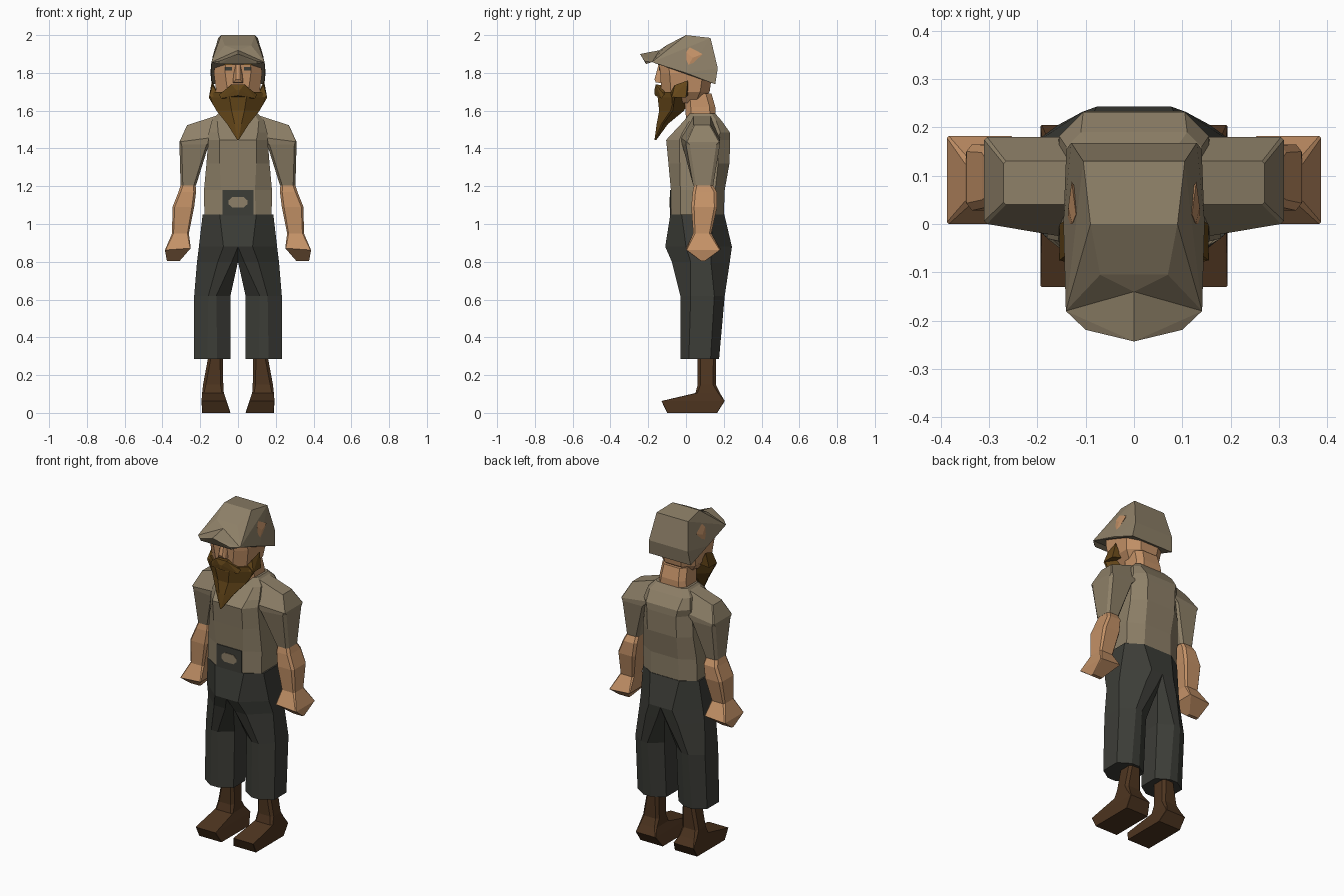
import bpy, bmesh


def material(name, rgb):
    m = bpy.data.materials.new(name)
    m.diffuse_color = (*rgb, 1)
    return m


CLOTH = material("tan cloth", (0.27, 0.216, 0.138))
SKIN = material("skin", (0.55, 0.285, 0.135))
TROUSER = material("dark grey cloth", (0.046, 0.047, 0.039))
LEATHER = material("brown leather", (0.075, 0.035, 0.014))
HAIR = material("brown hair", (0.132, 0.064, 0.010))


def finish(name, bm, mat, mirror):
    bmesh.ops.recalc_face_normals(bm, faces=bm.faces)
    mesh = bpy.data.meshes.new(name)
    bm.to_mesh(mesh)
    bm.free()
    mesh.materials.append(mat)
    ob = bpy.data.objects.new(name, mesh)
    bpy.context.collection.objects.link(ob)
    if mirror:
        ob.modifiers.new("Mirror", 'MIRROR').use_clip = True
    return ob


def ring(x0, x1, y0, y1, z0, z1, cx, cy, inner=1.0, skew=0.0):
    """Chamfered rectangle; height runs from z0 at x0 to z1 at x1.
    skew moves the inner front edge forward."""
    ci, di = cx * inner, cy * inner
    pts = [(x0 + ci, y0 - skew), (x1 - cx, y0), (x1, y0 + cy), (x1, y1 - cy),
           (x1 - cx, y1), (x0 + ci, y1), (x0, y1 - di), (x0, y0 + di - skew)]
    return [(x, y, z0 + (z1 - z0) * (x - x0) / (x1 - x0)) for x, y in pts]


def loft(name, rings, mat, mirror=False):
    bm = bmesh.new()
    loops = [[bm.verts.new(p) for p in r] for r in rings]
    n = len(loops[0])
    for a, b in zip(loops, loops[1:]):
        for i in range(n):
            j = (i + 1) % n
            bm.faces.new((a[i], a[j], b[j], b[i]))
    bm.faces.new(loops[0][::-1])
    bm.faces.new(loops[-1])
    bmesh.ops.remove_doubles(bm, verts=bm.verts, dist=0.0005)
    return finish(name, bm, mat, mirror)


def flat(z, x0, x1, y0, y1, cx=0.01, cy=0.01, inner=1.0):
    return ring(x0, x1, y0, y1, z, z, cx, cy, inner)


def sym(z, x, y0, y1, cx, cy):
    return flat(z, -x, x, y0, y1, cx, cy)


def hull(name, pts, mat, both=True, mirror=False):
    """Convex solid; both=True also adds the points reflected in x."""
    bm = bmesh.new()
    allp = set(pts) | ({(-x, y, z) for x, y, z in pts} if both else set())
    for p in sorted(allp):
        bm.verts.new(p)
    bmesh.ops.convex_hull(bm, input=bm.verts)
    bmesh.ops.delete(bm, geom=[v for v in bm.verts if not v.link_faces], context='VERTS')
    bmesh.ops.dissolve_limit(bm, angle_limit=0.01, verts=bm.verts, edges=bm.edges)
    return finish(name, bm, mat, mirror)


# Boots: flat sole, pointed toe and narrow shaft
loft("boots", [
    flat(0.0, 0.04, 0.19, -0.10, 0.165, 0.002, 0.002),
    flat(0.063, 0.06, 0.193, -0.13, 0.205, 0.002, 0.002),
    flat(0.105, 0.075, 0.19, 0.05, 0.18, 0.01, 0.01),
    flat(0.15, 0.078, 0.185, 0.062, 0.158, 0.015, 0.015),
    flat(0.31, 0.08, 0.155, 0.062, 0.16, 0.015, 0.015)], LEATHER, True)

# Trousers: legs merging into the hips above the crotch
loft("trousers", [
    flat(0.285, 0.04, 0.232, -0.03, 0.175, 0.07, 0.045),
    flat(0.62, 0.04, 0.232, -0.03, 0.205, 0.075, 0.055),
    flat(0.80, 0.0, 0.217, -0.075, 0.232, 0.11, 0.10, 0.3),
    flat(0.88, 0.0, 0.207, -0.11, 0.243, 0.13, 0.11, 0.0),
    flat(1.05, 0.0, 0.187, -0.083, 0.203, 0.09, 0.06, 0.0)], TROUSER, True)

# Waist flap and buckle
hull("waist_flap", [(0.083, y, z) for y in (-0.085, -0.077) for z in (1.045, 1.18)], TROUSER)
hull("buckle", [(x, y, z) for y in (-0.088, -0.082)
                for x, z in ((0.05, 1.105), (0.05, 1.125), (0.03, 1.143), (0.03, 1.088))], CLOTH)

# Shirt body
loft("shirt", [
    sym(1.05, 0.178, -0.08, 0.20, 0.085, 0.05),
    sym(1.18, 0.18, -0.08, 0.205, 0.09, 0.05),
    sym(1.32, 0.167, -0.093, 0.23, 0.07, 0.06),
    sym(1.445, 0.157, -0.105, 0.234, 0.06, 0.07),
    sym(1.485, 0.155, -0.068, 0.232, 0.05, 0.05),
    sym(1.545, 0.14, -0.012, 0.19, 0.03, 0.03),
    sym(1.585, 0.105, 0.02, 0.155, 0.02, 0.02)], CLOTH)

# Short sleeves
loft("sleeves", [
    ring(0.10, 0.27, 0.04, 0.13, 1.578, 1.523, 0.005, 0.005),
    ring(0.12, 0.31, 0.0, 0.18, 1.46, 1.435, 0.006, 0.006, 1.0, 0.03),
    ring(0.155, 0.31, 0.0, 0.18, 1.42, 1.42, 0.012, 0.02, 1.0, 0.02),
    flat(1.205, 0.222, 0.304, 0.038, 0.144, 0.012, 0.015)], CLOTH, True)

# Forearms and mitten hands
loft("forearms_and_hands", [
    flat(1.215, 0.225, 0.30, 0.045, 0.138, 0.012, 0.015),
    ring(0.222, 0.315, 0.035, 0.163, 1.17, 1.17, 0.012, 0.015),
    flat(1.09, 0.232, 0.347, 0.028, 0.165, 0.012, 0.015),
    flat(0.95, 0.26, 0.349, 0.038, 0.134, 0.008, 0.01),
    ring(0.25, 0.387, 0.0, 0.182, 0.872, 0.862, 0.004, 0.004),
    flat(0.803, 0.31, 0.376, 0.08, 0.10, 0.002, 0.002)], SKIN, True)

# Neck and head
loft("neck", [
    sym(1.56, 0.095, 0.0, 0.157, 0.03, 0.03),
    sym(1.62, 0.087, -0.005, 0.155, 0.03, 0.03),
    sym(1.69, 0.082, -0.01, 0.135, 0.03, 0.03)], SKIN)
loft("head", [
    sym(1.64, 0.07, -0.11, 0.08, 0.03, 0.03),
    sym(1.70, 0.115, -0.13, 0.125, 0.06, 0.05),
    sym(1.80, 0.128, -0.137, 0.14, 0.06, 0.05),
    sym(1.89, 0.115, -0.148, 0.12, 0.05, 0.05)], SKIN)
hull("nose", [(0.028, -0.13, 1.745), (0.022, -0.16, 1.75), (0.012, -0.167, 1.765),
              (0.01, -0.145, 1.845), (0.025, -0.12, 1.82)], SKIN)

# Eyes and brows
hull("eyes", [(x, y, z) for y in (-0.142, -0.134) for x in (0.033, 0.068)
              for z in (1.812, 1.832)], TROUSER, False, True)
hull("brows", [(x, y, z) for y in (-0.148, -0.14)
               for x, z in ((0.028, 1.842), (0.028, 1.85), (0.075, 1.852), (0.075, 1.842))],
     HAIR, False, True)

# Ears poking through the cap
hull("ears", [(0.138, 0.0, 1.815), (0.128, 0.0, 1.91), (0.12, 0.02, 1.935), (0.129, 0.088, 1.9),
              (0.136, 0.035, 1.88), (0.10, 0.04, 1.88)], SKIN, False, True)

# Beard, moustache and jaw whiskers
loft("beard", [
    sym(1.445, 0.004, -0.167, -0.157, 0.001, 0.001),
    sym(1.53, 0.058, -0.155, -0.095, 0.04, 0.025),
    sym(1.60, 0.114, -0.142, -0.01, 0.08, 0.06),
    sym(1.67, 0.155, -0.15, 0.015, 0.11, 0.09),
    sym(1.70, 0.125, -0.143, 0.015, 0.07, 0.06)], HAIR)
hull("moustache", [(0.035, -0.16, 1.738), (0.10, -0.115, 1.685), (0.09, -0.13, 1.665),
                   (0.01, -0.167, 1.71), (0.03, -0.11, 1.735), (0.0, -0.165, 1.68)], HAIR)
hull("jaw_whiskers", [(0.154, -0.075, 1.67), (0.154, 0.0, 1.67), (0.135, -0.06, 1.735),
                      (0.138, 0.01, 1.76), (0.10, -0.09, 1.68), (0.10, 0.01, 1.68)],
     HAIR, False, True)

# Cap crown and peaked brim
hull("cap_crown", [(0.105, 0.13, 1.985), (0.09, 0.0, 2.0), (0.07, -0.105, 1.945),
                   (0.13, 0.168, 1.825), (0.14, 0.155, 1.74), (0.146, 0.0, 1.80),
                   (0.141, -0.18, 1.857), (0.0, -0.14, 1.92)], CLOTH)
hull("cap_brim", [(0.141, -0.18, 1.857), (0.0, -0.14, 1.92), (0.10, -0.219, 1.862),
                  (0.0, -0.243, 1.90), (0.10, -0.212, 1.847), (0.0, -0.23, 1.882)], CLOTH)
